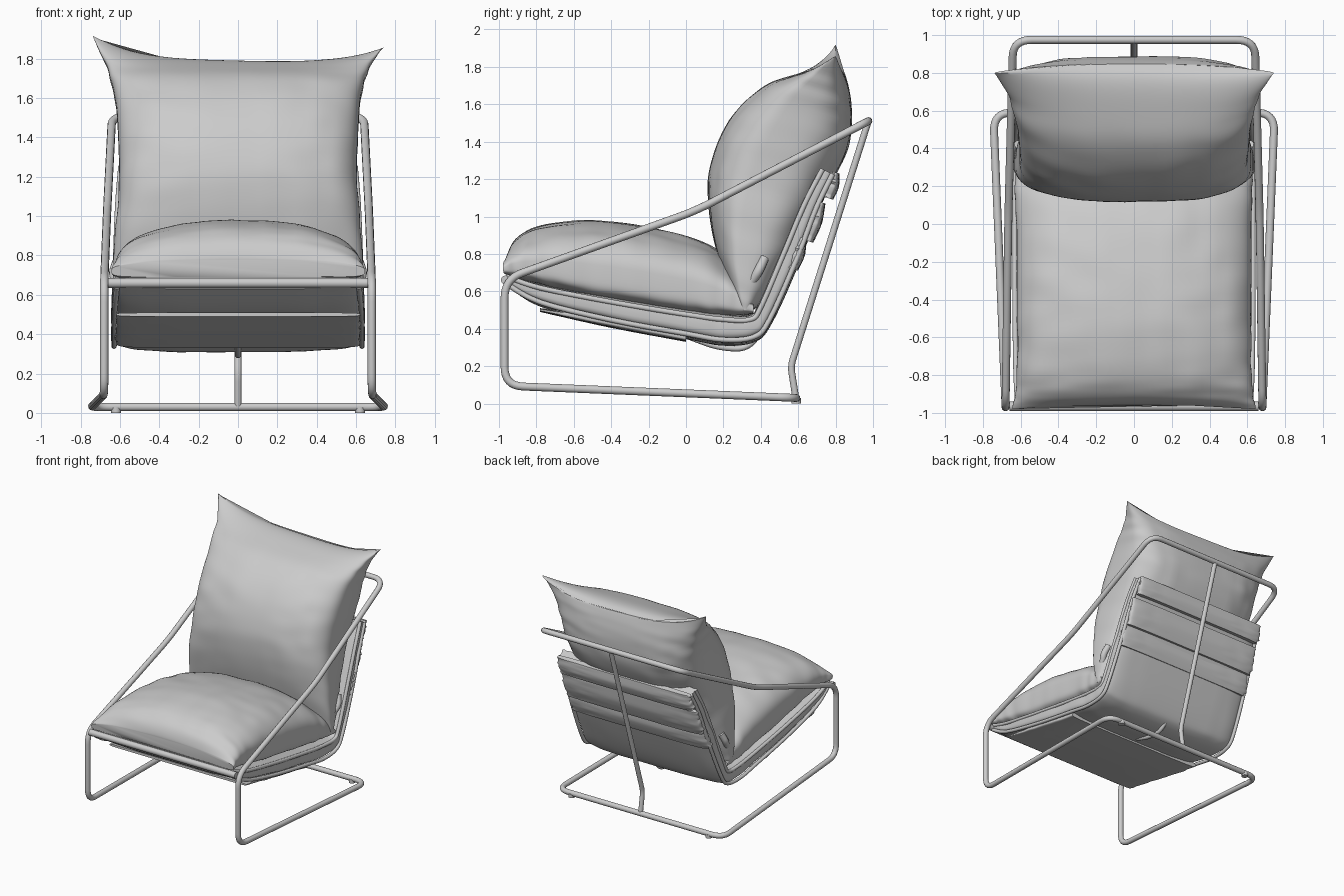
import bpy, bmesh, math
from mathutils import Vector, noise

if "Cube" in bpy.data.objects:
    bpy.data.objects.remove(bpy.data.objects["Cube"])

grey = bpy.data.materials.new("warm_grey")
grey.use_nodes = True
grey.diffuse_color = (0.6, 0.6, 0.6, 1)
grey.node_tree.nodes["Principled BSDF"].inputs["Base Color"].default_value = (0.6, 0.6, 0.6, 1)


def finish(obj, angle=50):
    bpy.ops.object.select_all(action='DESELECT')
    obj.select_set(True)
    bpy.context.view_layer.objects.active = obj
    if obj.type == 'CURVE':
        bpy.ops.object.convert(target='MESH')
    obj.data.materials.clear()
    obj.data.materials.append(grey)
    bpy.ops.object.shade_smooth_by_angle(angle=math.radians(angle))


def spline(rows, steps):
    """Smooth interpolation through a list of tuples."""
    rows = [Vector(r) for r in rows]
    out = []
    for i in range(len(rows) - 1):
        a, b, c, d = rows[max(i - 1, 0)], rows[i], rows[i + 1], rows[min(i + 2, len(rows) - 1)]
        for k in range(steps):
            t = k / steps
            out.append(0.5 * (2 * b + (c - a) * t + (2 * a - 5 * b + 4 * c - d) * t ** 2
                              + (3 * b - a - 3 * c + d) * t ** 3))
    return out + [rows[-1]]


def loft(name, stations, powers, wrinkle=0.0, shape=None, seam=0.5, steps=7, seg=72):
    """Padded body: stations hold inner y, z, outer y, z and half width;
    powers set how boxy the inner and outer sides are."""
    bm = bmesh.new()
    rings = []
    rows = spline(stations, steps)
    for j, (iy, iz, oy, oz, w) in enumerate(rows):
        v = j / (len(rows) - 1)
        inner, outer = Vector((0, iy, iz)), Vector((0, oy, oz))
        mid = outer.lerp(inner, seam)
        ring = []
        for i in range(seg):
            a = math.tau * (i + 0.5) / seg
            c, s = math.cos(a), math.sin(a)
            power = powers[0] if s > 0 else powers[1]
            u = math.copysign(abs(c) ** (2 / power), c)
            f = abs(s) ** (2 / power)
            # creases gather towards the side seams
            n = noise.noise(Vector((u * 2.5, v * 16, s))) * (0.2 + u * u)
            n += 0.6 * noise.noise(Vector((u * 5, v * 5, s + 7)))
            p = mid.lerp(inner if s > 0 else outer, f * (1 + wrinkle * n))
            p.x = u * w * (1 + wrinkle * n * 0.15)
            if shape:
                p = shape(p, u, v)
            ring.append(bm.verts.new(p))
        rings.append(ring)
    for r0, r1 in zip(rings, rings[1:]):
        for i in range(seg):
            bm.faces.new((r0[i], r0[(i + 1) % seg], r1[(i + 1) % seg], r1[i]))
    bm.faces.new(rings[0])
    bm.faces.new(rings[-1])
    bmesh.ops.recalc_face_normals(bm, faces=bm.faces)
    mesh = bpy.data.meshes.new(name)
    bm.to_mesh(mesh)
    bm.free()
    obj = bpy.data.objects.new(name, mesh)
    bpy.context.collection.objects.link(obj)
    finish(obj)


def tube(name, points, radius, bend=0.08, closed=False):
    """Bent pipe with filleted corners."""
    pts = [Vector(p) for p in points]
    path = []
    for i, p in enumerate(pts):
        if not closed and i in (0, len(pts) - 1):
            path.append(p)
            continue
        q, r = pts[i - 1], pts[(i + 1) % len(pts)]
        a = p + (q - p).normalized() * min(bend, (q - p).length / 2)
        b = p + (r - p).normalized() * min(bend, (r - p).length / 2)
        path += [a.lerp(p, t / 8).lerp(p.lerp(b, t / 8), t / 8) for t in range(9)]
    cu = bpy.data.curves.new(name, 'CURVE')
    cu.dimensions = '3D'
    cu.bevel_depth = radius
    cu.bevel_resolution = 4
    cu.use_fill_caps = True
    sp = cu.splines.new('POLY')
    sp.points.add(len(path) - 1)
    for pt, co in zip(sp.points, path):
        pt.co = (*co, 1)
    sp.use_cyclic_u = closed
    obj = bpy.data.objects.new(name, cu)
    bpy.context.collection.objects.link(obj)
    finish(obj)


# Steel frame: one continuous loop, mirrored left to right
half = [(0.64, 0.975, 1.51), (0.665, 0.05, 1.03), (0.68, -0.97, 0.665),
        (0.68, -0.97, 0.095), (0.745, 0.59, 0.03)]
tube("frame_loop", half + [(-x, y, z) for x, y, z in reversed(half)], 0.021, 0.1, True)
tube("front_crossbar", [(-0.66, -0.965, 0.66), (0.66, -0.965, 0.66)], 0.025)
tube("back_post", [(0, 0.975, 1.51), (0, 0.56, 0.2), (0, 0.587, 0.03)], 0.018, 0.04)
tube("under_spine", [(0, -0.1, 0.4), (0, 0.17, 0.3), (0, 0.33, 0.29), (0, 0.46, 0.47)], 0.016, 0.07)
for side, x in (("left", 0.62), ("right", -0.62)):
    tube(side + "_foot", [(x, 0.59, 0), (x, 0.59, 0.03)], 0.025)

# Fabric sling under the seat and behind the back
sling = [(-0.96, 0.69, -0.96, 0.63, 0.62), (-0.78, 0.64, -0.78, 0.52, 0.63),
         (-0.4, 0.57, -0.4, 0.42, 0.635), (0, 0.505, 0, 0.345, 0.635),
         (0.2, 0.48, 0.2, 0.31, 0.635), (0.34, 0.475, 0.37, 0.33, 0.635),
         (0.39, 0.54, 0.46, 0.43, 0.635), (0.52, 0.85, 0.61, 0.76, 0.625),
         (0.62, 1.08, 0.71, 1.03, 0.615), (0.715, 1.26, 0.8, 1.22, 0.6)]
loft("sling", sling, (6, 4), 0.06, seam=0.6)

# Piping along the sling edges
for side, m in (("left", 1), ("right", -1)):
    for edge, k in (("inner", 0), ("outer", 2)):
        rail = [(m * (s[4] - 0.005), s[k] * 0.82 + s[2 - k] * 0.18,
                 s[k + 1] * 0.82 + s[3 - k] * 0.18) for s in spline(sling, 4)]
        tube(f"{side}_{edge}_piping", rail, 0.014, 0.02)

# Pocket under the seat and overlapping bands on the back
loft("under_pocket", [(-0.78, 0.51, -0.78, 0.49, 0.62), (-0.4, 0.46, -0.4, 0.405, 0.62),
                      (0, 0.38, 0, 0.33, 0.62)], (5, 5), 0.08)
for name, y, z, h, w in (("top_band", 0.82, 1.24, 0.13, 0.6),
                         ("middle_band", 0.745, 1.08, 0.2, 0.615),
                         ("pocket_flap", 0.645, 0.89, 0.16, 0.625)):
    d = h * 0.45
    loft(name, [(y - 0.04, z, y, z - 0.01, w),
                (y - 0.05 - d / 2, z - h / 2, y + 0.025 - d / 2, z - h / 2 - 0.02, w),
                (y - 0.04 - d, z - h, y + 0.025 - d, z - h - 0.02, w)], (5, 5), 0.12)
for side, x in (("left", 0.61), ("right", -0.61)):
    tube(side + "_strap", [(x, 0.35, 0.65), (x * 1.04, 0.39, 0.71), (x, 0.42, 0.78)], 0.025, 0.03)


# Cushions
def seat_shape(p, u, v):
    p.y += 0.03 * (1 - u * u) * (1 - v) ** 8
    return p


def back_shape(p, u, v):
    p.z -= 0.12 * (1 - abs(u) ** 3) * v ** 10 + 0.03 * u * v ** 12
    p.y += 0.04 * (1 - u * u) * v ** 10
    return p


loft("seat_cushion", [(-0.985, 0.78, -0.975, 0.69, 0.645), (-0.92, 0.88, -0.88, 0.66, 0.63),
                      (-0.78, 0.95, -0.72, 0.62, 0.62), (-0.5, 0.98, -0.5, 0.565, 0.62),
                      (-0.2, 0.945, -0.2, 0.515, 0.62), (0.1, 0.86, 0.08, 0.475, 0.625),
                      (0.28, 0.72, 0.25, 0.465, 0.63), (0.36, 0.56, 0.36, 0.48, 0.63)],
     (2.3, 6), 0.06, seat_shape, 0.4, 9, 96)
loft("back_cushion", [(0.28, 0.5, 0.36, 0.5, 0.63), (0.2, 0.68, 0.45, 0.58, 0.64),
                      (0.13, 0.98, 0.58, 0.82, 0.625), (0.125, 1.25, 0.72, 1.08, 0.605),
                      (0.22, 1.5, 0.86, 1.35, 0.61), (0.4, 1.69, 0.885, 1.55, 0.63),
                      (0.6, 1.79, 0.86, 1.72, 0.67), (0.79, 1.89, 0.81, 1.88, 0.74)],
     (2.7, 3.6), 0.045, back_shape, 0.6, 9, 96)
